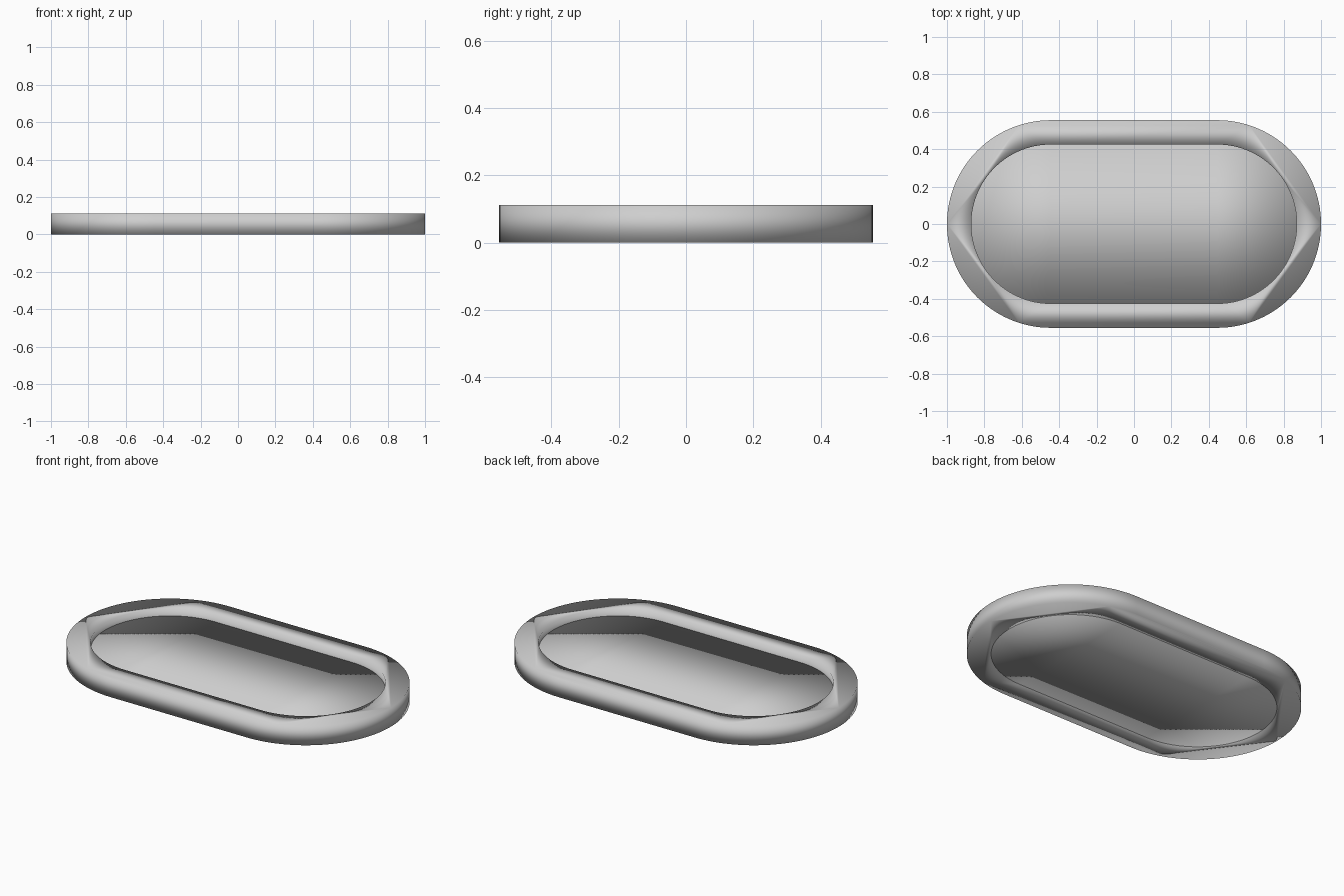
import bpy, bmesh
from math import radians, cos, sin

if "Cube" in bpy.data.objects:
    bpy.data.objects.remove(bpy.data.objects["Cube"], do_unlink=True)

HALF = 0.445      # half length of the straight sides
STEPS = 60        # segments in each rounded end
COUNT = 2 * (STEPS + 1)

grey = bpy.data.materials.new("light_grey")
grey.use_nodes = True
colour = (0.62, 0.62, 0.62, 1)
grey.diffuse_color = colour
grey.node_tree.nodes["Principled BSDF"].inputs["Base Color"].default_value = colour


def outline(bm, radius, z):
    """Ring of vertices around a rounded-end outline, from the front right corner."""
    verts = []
    for side, start in ((1, -90), (-1, 90)):
        for i in range(STEPS + 1):
            a = radians(start + 180 * i / STEPS)
            verts.append(bm.verts.new((side * HALF + radius * cos(a), radius * sin(a), z)))
    return verts


def wall(bm, low, high):
    for i in range(COUNT):
        j = (i + 1) % COUNT
        bm.faces.new((low[i], low[j], high[j], high[i]))


def finish(bm, name):
    bmesh.ops.recalc_face_normals(bm, faces=bm.faces[:])
    mesh = bpy.data.meshes.new(name)
    bm.to_mesh(mesh)
    bm.free()
    mesh.materials.append(grey)
    mesh.shade_smooth()
    obj = bpy.data.objects.new(name, mesh)
    bpy.context.collection.objects.link(obj)


def rim_cap(bm, outer, inner):
    """Flat cap: outer segments cut off by long chords, inner edge joined in fans."""
    first = STEPS // 10
    half_turn = STEPS + 1
    corners = [first, STEPS // 2, STEPS - first]
    corners += [c + half_turn for c in corners]
    corners.append(corners[0] + COUNT)
    out = lambda i: outer[i % COUNT]
    inn = lambda i: inner[i % COUNT]
    for a, b in zip(corners, corners[1:]):
        bm.faces.new([out(i) for i in range(a, b + 1)])
        lo, hi = (a + b) // 2, (a + b + 1) // 2
        for i in range(a, lo):
            bm.faces.new((out(a), inn(i), inn(i + 1)))
        for i in range(hi, b):
            bm.faces.new((out(b), inn(i), inn(i + 1)))
        if lo == hi:
            bm.faces.new((out(a), out(b), inn(lo)))
        else:
            bm.faces.new((out(a), out(b), inn(hi)))
            bm.faces.new((out(a), inn(hi), inn(lo)))


def panel_cap(bm, ring):
    """Flat cap made of strips running from the front edge to the back edge."""
    tip = STEPS // 2
    back = [ring[tip + i] for i in range(COUNT // 2 + 1)]
    front = [ring[(tip - i) % COUNT] for i in range(COUNT // 2 + 1)]
    for i in range(COUNT // 2):
        strip = [back[i], back[i + 1], front[i + 1], front[i]]
        bm.faces.new(list(dict.fromkeys(strip)))


# Outer rim
HEIGHT, OUTER, INNER = 0.112, 0.555, 0.425
bm = bmesh.new()
out_low, out_high = outline(bm, OUTER, 0), outline(bm, OUTER, HEIGHT)
in_low, in_high = outline(bm, INNER, 0), outline(bm, INNER, HEIGHT)
wall(bm, out_low, out_high)
wall(bm, in_low, in_high)
rim_cap(bm, out_low, in_low)
rim_cap(bm, out_high, in_high)
finish(bm, "rim")

# Centre panel, recessed on top and almost flush underneath
bm = bmesh.new()
low, high = outline(bm, INNER, 0.003), outline(bm, INNER, 0.07)
wall(bm, low, high)
panel_cap(bm, low)
panel_cap(bm, high)
finish(bm, "centre_panel")
